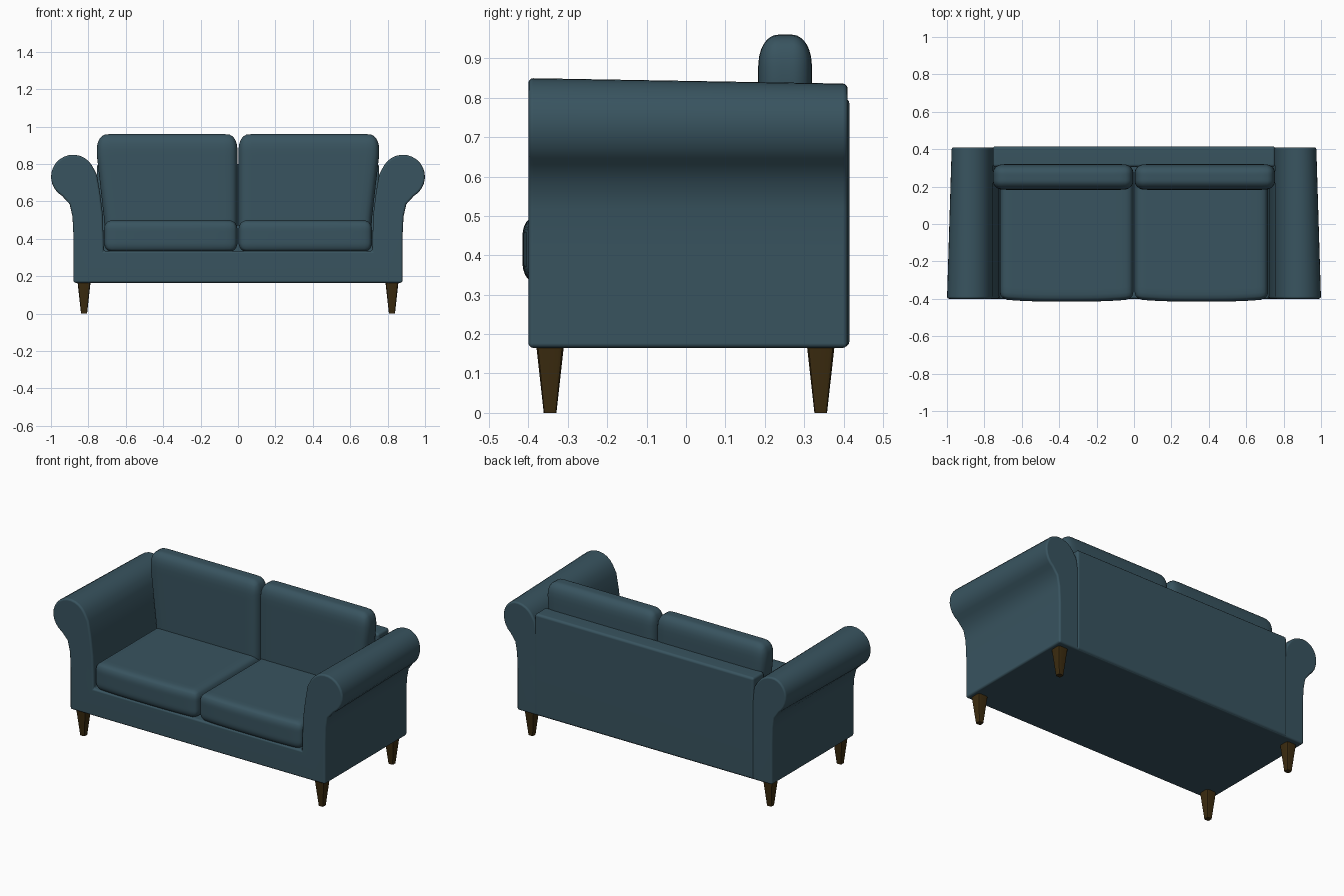
import bpy, bmesh
from math import sin, cos, pi, radians
from mathutils import Vector

cube = bpy.data.objects.get("Cube")
if cube:
    bpy.data.objects.remove(cube, do_unlink=True)


def material(name, color):
    m = bpy.data.materials.new(name)
    m.use_nodes = True
    m.diffuse_color = color
    bsdf = next(n for n in m.node_tree.nodes if n.type == 'BSDF_PRINCIPLED')
    bsdf.inputs["Base Color"].default_value = color
    bsdf.inputs["Roughness"].default_value = 0.8
    return m


fabric = material("teal fabric", (0.04, 0.088, 0.115, 1))
wood = material("dark wood", (0.045, 0.025, 0.005, 1))


def finish(bm, name, mat):
    """Turn a bmesh into a smooth-shaded object."""
    bmesh.ops.recalc_face_normals(bm, faces=bm.faces)
    mesh = bpy.data.meshes.new(name)
    bm.to_mesh(mesh)
    bm.free()
    mesh.materials.append(mat)
    ob = bpy.data.objects.new(name, mesh)
    bpy.context.collection.objects.link(ob)
    bpy.ops.object.select_all(action='DESELECT')
    ob.select_set(True)
    bpy.context.view_layer.objects.active = ob
    bpy.ops.object.shade_smooth_by_angle(angle=radians(40))
    ob.modifiers.new("Weighted Normals", 'WEIGHTED_NORMAL').keep_sharp = True
    return ob


def bevel_sharp(bm, width, segments=3):
    bm.normal_update()
    edges = [e for e in bm.edges if e.calc_face_angle(0) > radians(45)]
    bmesh.ops.bevel(bm, geom=edges, offset=width, segments=segments,
                    profile=0.5, affect='EDGES', clamp_overlap=False)


def box(lo, hi):
    bm = bmesh.new()
    bmesh.ops.create_cube(bm, size=1)
    lo, hi = Vector(lo), Vector(hi)
    for v in bm.verts:
        v.co = (lo + hi) / 2 + v.co * (hi - lo)
    return bm


def clamp(v, a=0.0, b=1.0):
    return max(a, min(b, v))


def cushion(name, lo, hi, radii, side, shape=None):
    """Padded box with elliptical edges; side mirrors it across x."""
    bm = bmesh.new()
    bmesh.ops.create_cube(bm, size=2)
    bmesh.ops.subdivide_edges(bm, edges=bm.edges[:], cuts=19, use_grid_fill=True)
    lo, hi, r = Vector(lo), Vector(hi), Vector(radii)
    mid, half = (lo + hi) / 2, (hi - lo) / 2
    for v in bm.verts:
        q = Vector([sin(c * pi / 2) * h for c, h in zip(v.co, half)])
        inner = Vector([clamp(c, k - h, h - k) for c, h, k in zip(q, half, r)])
        d = Vector([(a - b) / k for a, b, k in zip(q, inner, r)]).normalized()
        p = mid + inner + d * r
        if shape:
            p = shape(p)
        v.co = (p.x * side, p.y, p.z)
    return finish(bm, name, fabric)


# Frame: base and both rolled arms as one extruded profile
roll = [(0.882 + 0.118 * cos(radians(a)), 0.732 + 0.118 * sin(radians(a)))
        for a in range(-60, 151, 14)]
half = ([(0.88, 0.165), (0.88, 0.42), (0.885, 0.52), (0.9, 0.585)] + roll
        + [(0.755, 0.745), (0.738, 0.65), (0.723, 0.53), (0.717, 0.335)])
profile = half + [(-x, z) for x, z in reversed(half)]
bm = bmesh.new()
face = bm.faces.new([bm.verts.new((x, -0.4, z)) for x, z in profile])
ext = bmesh.ops.extrude_face_region(bm, geom=[face], use_keep_orig=True)
for v in ext["geom"]:
    if isinstance(v, bmesh.types.BMVert):
        v.co.y = 0.41
bmesh.ops.recalc_face_normals(bm, faces=bm.faces)
bevel_sharp(bm, 0.012)
# The rolls shrink slightly towards the back
for v in bm.verts:
    t = (v.co.y + 0.4) / 0.81
    s = 1 if v.co.x > 0 else -1
    dx = 0.025 * t * clamp((abs(v.co.x) - 0.88) / 0.12)
    v.co.z -= 0.014 * t * clamp((v.co.z - 0.735) / 0.11)
    v.co.x -= s * dx
finish(bm, "base_and_arms", fabric)

# Back panel
bm = box((-0.755, 0.305, 0.167), (0.755, 0.415, 0.80))
bevel_sharp(bm, 0.015)
finish(bm, "back_panel", fabric)


def back_shape(p):
    """Narrow the back cushion where the arms curve inwards."""
    t = clamp((p.z - 0.5) / 0.35)
    p.x *= (0.715 + 0.04 * t) / 0.755
    return p


def seat_shape(p):
    """Bow the front edge of the seat cushion."""
    if p.y < -0.3:
        p.y += 0.014 * abs((p.x - 0.36) / 0.36) ** 3
    return p


# Cushions
for side, label in ((1, "left"), (-1, "right")):
    cushion(label + "_seat_cushion", (0.003, -0.415, 0.33), (0.717, 0.3, 0.5),
            (0.045, 0.035, 0.05), side, seat_shape)
    cushion(label + "_back_cushion", (0.003, 0.183, 0.4), (0.755, 0.32, 0.96),
            (0.055, 0.05, 0.08), side, back_shape)

# Tapered legs
for side, label in ((1, "left"), (-1, "right")):
    for y, end in ((-0.345, "front"), (0.342, "back")):
        bm = box((-0.035, -0.035, 0), (0.035, 0.035, 0.17))
        upright = [e for e in bm.edges
                   if abs(e.verts[0].co.z - e.verts[1].co.z) > 0.1]
        bmesh.ops.bevel(bm, geom=upright, offset=0.014, segments=2,
                        profile=0.5, affect='EDGES')
        for v in bm.verts:
            k = 1 if v.co.z > 0.1 else 0.46
            v.co.x = v.co.x * k + side * 0.823
            v.co.y = v.co.y * k + y
        finish(bm, end + "_" + label + "_leg", wood)
